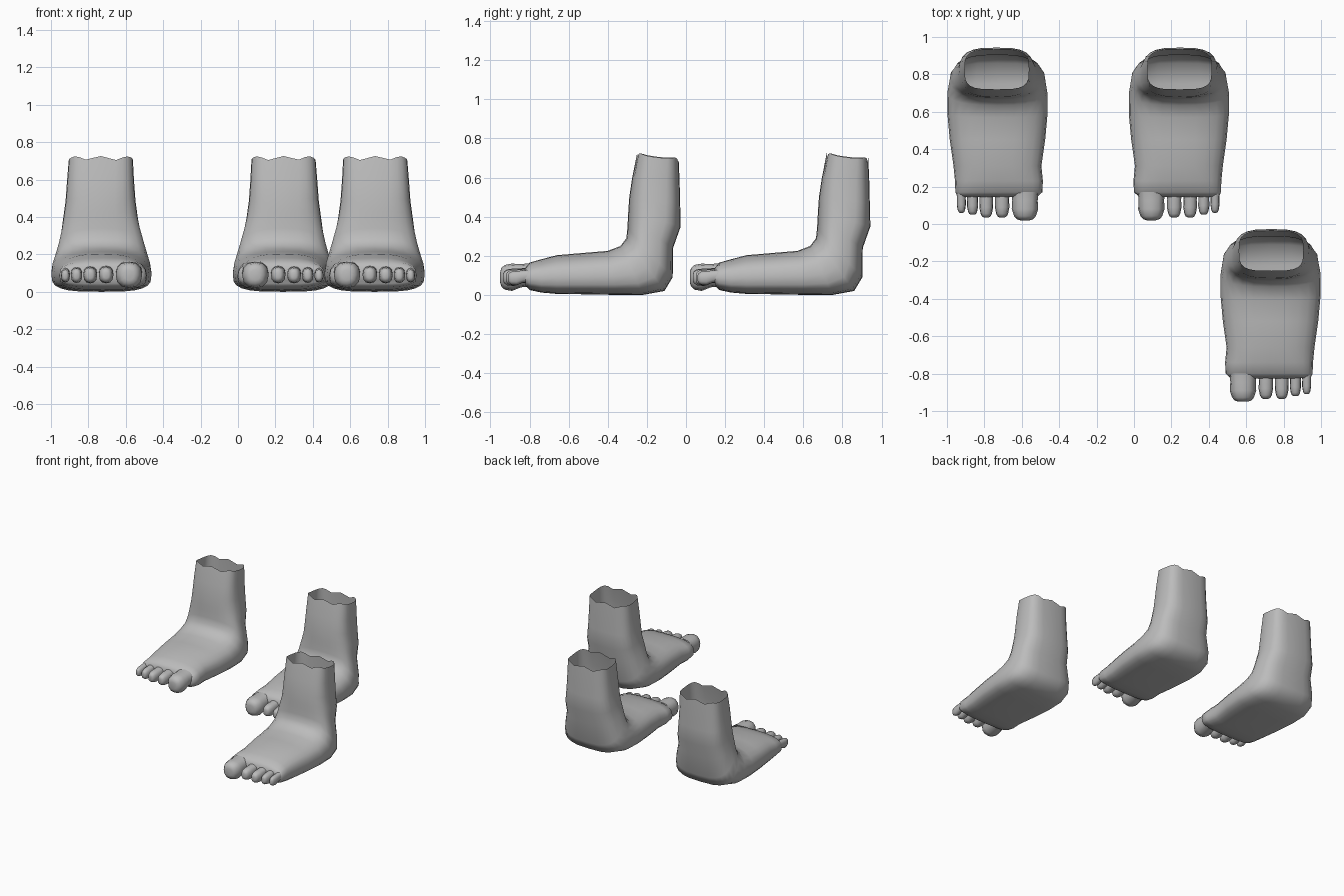
import bpy, bmesh, math

if "Cube" in bpy.data.objects:
    bpy.data.objects.remove(bpy.data.objects["Cube"])

skin = bpy.data.materials.new("plain grey")
skin.diffuse_color = (0.5, 0.5, 0.5, 1)
skin.use_nodes = True
skin.node_tree.nodes["Principled BSDF"].inputs["Base Color"].default_value = skin.diffuse_color

CX, CY = 0.73, -0.485   # reference centre of one foot


def spow(v, p):
    return math.copysign(abs(v) ** p, v)


def ring(bm, top, bot, xl, xr, mid=0.5, p_up=0.7, p_low=0.7, n=24):
    """Rounded cross-section between a top and a bottom point (y, z)."""
    verts = []
    for i in range(n):
        a = 2 * math.pi * i / n
        c, s = math.cos(a), math.sin(a)
        p = p_up if s > 0 else p_low
        x = (xl + xr) / 2 + (xr - xl) / 2 * spow(c, p)
        v = spow(s, p)
        t = mid + (1 - mid) * v if v > 0 else mid * (1 + v)
        verts.append(bm.verts.new((x - CX, bot[0] + (top[0] - bot[0]) * t - CY,
                                   bot[1] + (top[1] - bot[1]) * t)))
    return verts


def loft(bm, rings):
    for a, b in zip(rings, rings[1:]):
        n = len(a)
        for i in range(n):
            bm.faces.new((a[i], a[(i + 1) % n], b[(i + 1) % n], b[i]))


def finish(bm, name, loc, side):
    for v in bm.verts:
        v.co.x *= side
    bmesh.ops.recalc_face_normals(bm, faces=bm.faces)
    me = bpy.data.meshes.new(name)
    bm.to_mesh(me)
    bm.free()
    me.materials.append(skin)
    ob = bpy.data.objects.new(name, me)
    ob.location = loc
    bpy.context.collection.objects.link(ob)
    bpy.ops.object.select_all(action='DESELECT')
    ob.select_set(True)
    bpy.context.view_layer.objects.active = ob
    bpy.ops.object.shade_smooth_by_angle(angle=math.radians(60))


# top y, top z, bottom y, bottom z, left x, right x, widest level, upper and lower roundness
BODY = [
    (-.825, .135, -.82, .045, .515, .945, .45, .7, .6),
    (-.80, .165, -.80, .025, .490, .955, .45, .7, .6),
    (-.74, .182, -.74, .012, .487, .957, .42, .75, .6),
    (-.66, .203, -.66, .005, .495, .965, .42, .8, .6),
    (-.52, .215, -.52, .003, .475, .985, .42, .8, .6),
    (-.40, .225, -.36, .000, .462, .998, .42, .8, .6),
    (-.335, .25, -.22, .000, .463, .998, .42, .8, .6),
    (-.305, .29, -.11, .020, .475, .985, .45, .8, .65),
    (-.300, .34, -.068, .09, .495, .965, .5, .8, .65),
    (-.297, .39, -.066, .24, .520, .945, .5, .75, .65),
    (-.295, .43, -.027, .35, .535, .935, .5, .7, .65),
    (-.290, .50, -.030, .47, .548, .922, .5, .65, .6),
    (-.275, .60, -.033, .59, .556, .914, .5, .6, .6),
    (-.250, .715, -.038, .69, .562, .905, .5, .55, .55),
]

# centre x, tip y, half width, bottom z, top z
TOES = [
    (.583, -.950, .073, .020, .160),
    (.705, -.935, .040, .045, .135),
    (.790, -.935, .038, .045, .132),
    (.863, -.920, .031, .047, .128),
    (.923, -.910, .025, .050, .122),
]


def build_foot(label, loc, side):
    # foot and ankle, open at the top with a wavy rim
    bm = bmesh.new()
    rings = [ring(bm, (r[0], r[1]), (r[2], r[3]), *r[4:]) for r in BODY]
    for v in rings[-1]:
        v.co.z += 0.011 * math.cos(2 * math.pi * v.co.x / 0.14)
    loft(bm, rings)
    bm.faces.new(rings[0])
    finish(bm, label + "_foot", loc, side)

    # toes, each a short tapering tube with a rounded tip
    bm = bmesh.new()
    for x, tip, w, z0, z1 in TOES:
        base, zc, h = -.80, (z0 + z1) / 2, (z1 - z0) / 2
        rings = []
        for t, sw, sh, lift in ((0, 1, .85, .012), (.3, .93, .85, .008),
                                (.6, .97, 1, 0), (.85, .80, .9, 0),
                                (.96, .6, .68, 0), (1, .35, .4, 0)):
            y = base + (tip - base) * t
            z = zc + lift
            rings.append(ring(bm, (y, z + h * sh), (y, z - h * sh),
                              x - w * sw, x + w * sw, .5, .85, .85, 12))
        loft(bm, rings)
        bm.faces.new(rings[-1])
    finish(bm, label + "_toes", loc, side)


build_foot("back_left", (-CX, -CY, 0), -1)
build_foot("back_middle", (0.24, -CY, 0), 1)
build_foot("front_right", (CX, CY, 0), 1)
